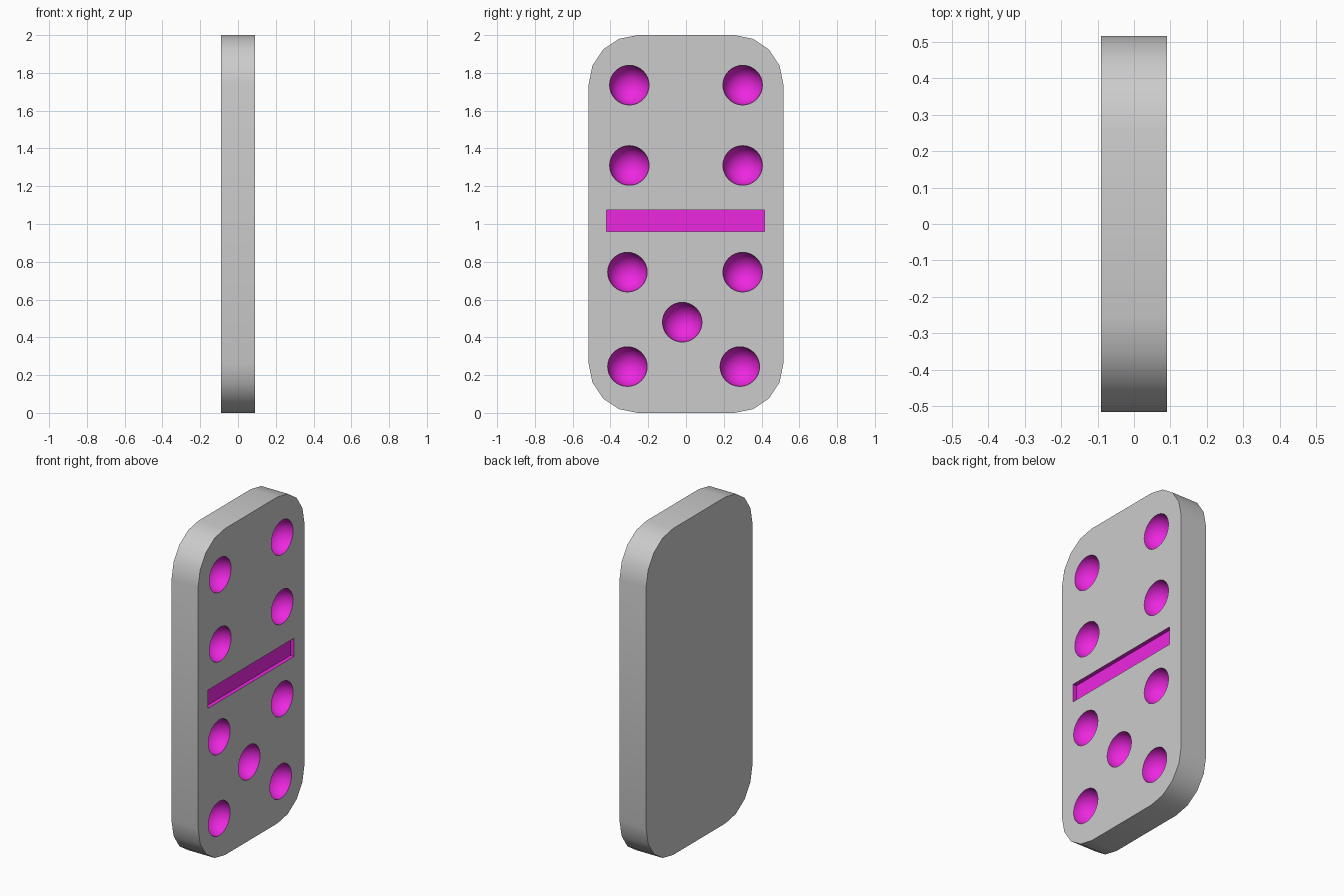
import bpy, bmesh, math
from mathutils import Matrix

if "Cube" in bpy.data.objects:
    bpy.data.objects.remove(bpy.data.objects["Cube"])

HALF_T, HALF_W, HEIGHT, R = 0.09, 0.515, 2.0, 0.26

magenta = bpy.data.materials.new("magenta_paint")
magenta.diffuse_color = (0.85, 0.02, 0.75, 1)
magenta.use_nodes = True
magenta.node_tree.nodes["Principled BSDF"].inputs["Base Color"].default_value = magenta.diffuse_color


def make_object(name, bm, mat_index):
    for f in bm.faces:
        f.material_index = mat_index
        f.smooth = True
    bmesh.ops.recalc_face_normals(bm, faces=bm.faces)
    me = bpy.data.meshes.new(name)
    bm.to_mesh(me)
    bm.free()
    me.materials.append(None)
    me.materials.append(magenta)
    ob = bpy.data.objects.new(name, me)
    bpy.context.collection.objects.link(ob)
    return ob


# Tile: rounded rectangle extruded through its thickness
bm = bmesh.new()
outline = []
corners = [(1, HEIGHT - R), (-1, HEIGHT - R), (-1, R), (1, R)]
for q, (side, z) in enumerate(corners):
    for i in range(5):
        a = math.radians(90 * q + 22.5 * i)
        outline.append(bm.verts.new((-HALF_T, side * (HALF_W - R) + R * math.cos(a),
                                     z + R * math.sin(a))))
face = bm.faces.new(outline)
side = bmesh.ops.extrude_face_region(bm, geom=[face])["geom"]
bmesh.ops.translate(bm, vec=(2 * HALF_T, 0, 0),
                    verts=[v for v in side if isinstance(v, bmesh.types.BMVert)])
tile = make_object("domino_tile", bm, 0)

# Cutter: round pips and the dividing groove
pips = [(-0.30, 1.735), (0.30, 1.735), (-0.30, 1.31), (0.30, 1.31),
        (-0.31, 0.745), (0.30, 0.745), (-0.02, 0.48), (-0.31, 0.245), (0.285, 0.245)]
bm = bmesh.new()
for y, z in pips:
    bmesh.ops.create_uvsphere(bm, u_segments=32, v_segments=16, radius=0.105,
                              matrix=Matrix.Translation((HALF_T + 0.002, y, z)))
bmesh.ops.create_cube(bm, size=1, matrix=Matrix.Translation((HALF_T, -0.002, 1.017))
                      @ Matrix.Diagonal((0.05, 0.836, 0.112, 1)))
cutter = make_object("pip_cutter", bm, 1)
cutter.hide_render = True

# Carve the tile, then drop the cutter
mod = tile.modifiers.new("carve", 'BOOLEAN')
mod.operation = 'DIFFERENCE'
mod.solver = 'EXACT'
mod.object = cutter
bpy.context.view_layer.objects.active = tile
tile.select_set(True)
cutter.select_set(False)
bpy.ops.object.modifier_apply(modifier=mod.name)
bpy.data.objects.remove(cutter)
bpy.ops.object.shade_smooth_by_angle(angle=math.radians(35))
